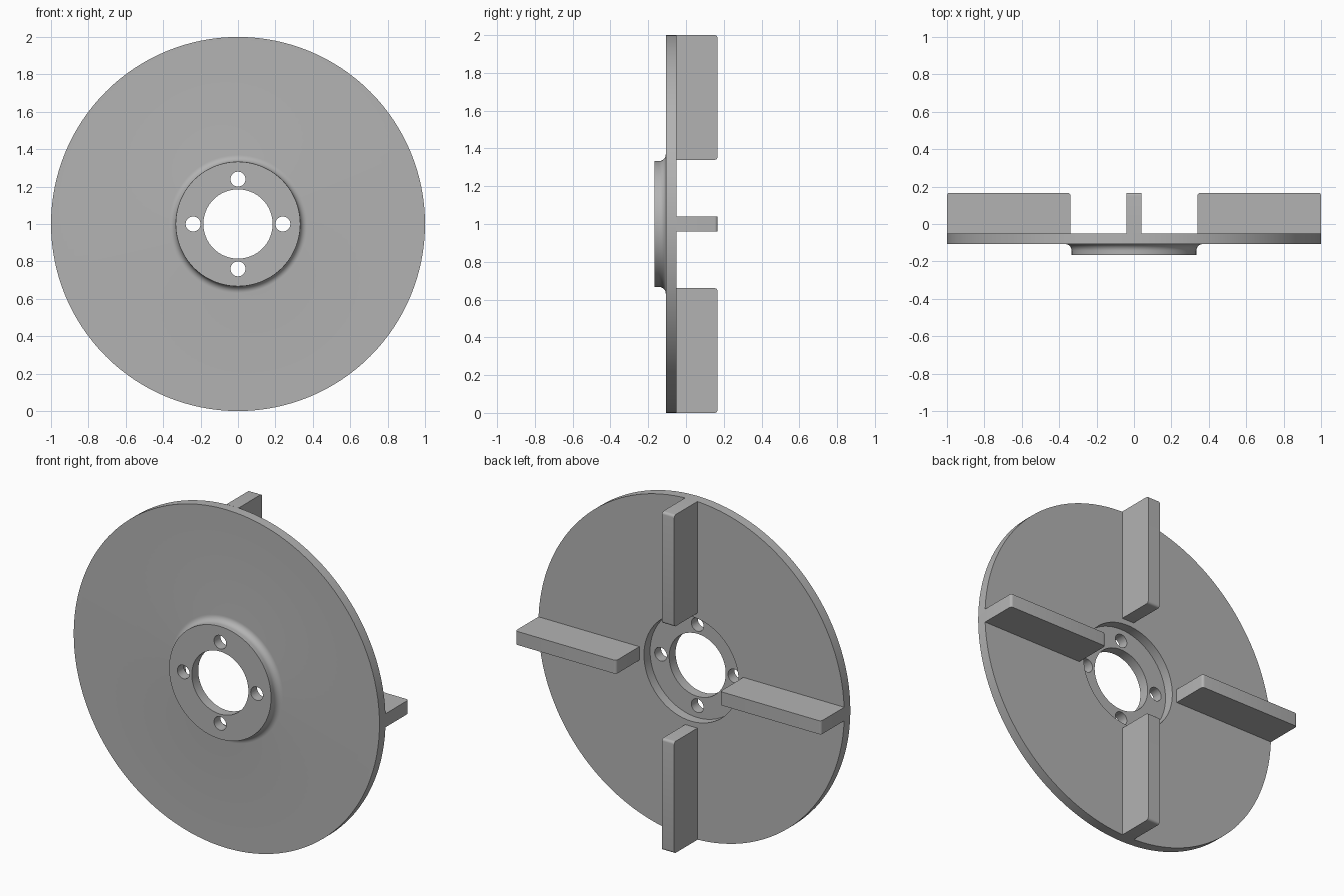
import bpy, bmesh, math
from mathutils import Matrix, Vector

cube = bpy.data.objects.get("Cube")
if cube:
    bpy.data.objects.remove(cube, do_unlink=True)

FRONT, FACE, BACK, FIN_TOP = -0.167, -0.107, -0.05, 0.167
CENTRE = Vector((0, 0, 1))

grey = bpy.data.materials.new("plain grey")
grey.use_nodes = True
colour = (0.45, 0.45, 0.45, 1)
grey.diffuse_color = colour
grey.node_tree.nodes["Principled BSDF"].inputs["Base Color"].default_value = colour


def add_object(name, bm):
    bmesh.ops.recalc_face_normals(bm, faces=bm.faces)
    mesh = bpy.data.meshes.new(name)
    bm.to_mesh(mesh)
    bm.free()
    mesh.materials.append(grey)
    obj = bpy.data.objects.new(name, mesh)
    bpy.context.collection.objects.link(obj)
    return obj


def lathe(name, profile, steps=128):
    """Spin a closed (radius, y) outline about the horizontal axle."""
    bm = bmesh.new()
    verts = [bm.verts.new((r, y, 1)) for r, y in profile]
    edges = [bm.edges.new((verts[i - 1], verts[i])) for i in range(len(verts))]
    bmesh.ops.spin(bm, geom=verts + edges, cent=CENTRE, axis=(0, 1, 0),
                   angle=math.tau, steps=steps)
    bmesh.ops.remove_doubles(bm, verts=bm.verts, dist=0.0001)
    return add_object(name, bm)


def select_only(obj):
    bpy.ops.object.select_all(action='DESELECT')
    obj.select_set(True)
    bpy.context.view_layer.objects.active = obj


# Disc with a raised, hollow-backed hub and a curved fillet at its foot
hub_r, fillet = 0.333, 0.036
arc = [math.radians(90 * i / 8) for i in range(9)]
foot = [(hub_r + fillet * (1 - math.cos(a)), FACE - fillet * (1 - math.sin(a)))
        for a in arc]
profile = [(0.185, FRONT), (hub_r, FRONT)] + foot + [
    (1, FACE), (1, BACK), (0.31, BACK), (0.31, FACE), (0.185, FACE)]
disc = lathe("disc_and_hub", profile)

# Bolt holes through the hub
bm = bmesh.new()
for i in range(4):
    a = i * math.pi / 2
    place = Matrix.Translation(CENTRE + Vector((math.cos(a), 0, math.sin(a))) * 0.24)
    bmesh.ops.create_cone(bm, cap_ends=True, segments=32, radius1=0.04, radius2=0.04,
                          depth=1, matrix=place @ Matrix.Rotation(math.pi / 2, 4, 'X'))
cutter = add_object("bolt_hole_cutter", bm)
cutter.hide_render = True
cut = disc.modifiers.new("bolt holes", 'BOOLEAN')
cut.object = cutter
cut.solver = 'EXACT'
select_only(disc)
bpy.ops.object.modifier_apply(modifier=cut.name)
bpy.data.objects.remove(cutter, do_unlink=True)
bpy.ops.object.shade_smooth_by_angle(angle=math.radians(30))

# Four radial fins on the back, rounded at the free corners
inner, outer, thick = 0.34, 1.0, 0.08
for i, side in enumerate(("left", "top", "right", "bottom")):
    bm = bmesh.new()
    bmesh.ops.create_cube(bm, size=1)
    bmesh.ops.scale(bm, vec=(outer - inner, FIN_TOP - BACK, thick), verts=bm.verts)
    bmesh.ops.translate(bm, vec=((inner + outer) / 2, (FIN_TOP + BACK) / 2, 0),
                        verts=bm.verts)
    corners = [e for e in bm.edges if all(v.co.y > 0.1 for v in e.verts)
               and abs(e.verts[0].co.x - e.verts[1].co.x) < 0.01]
    bmesh.ops.bevel(bm, geom=corners, offset=0.015, segments=5, profile=0.5,
                    affect='EDGES')
    bm.transform(Matrix.Translation(CENTRE) @ Matrix.Rotation(-i * math.pi / 2, 4, 'Y'))
    fin = add_object(side + "_fin", bm)
    select_only(fin)
    bpy.ops.object.shade_smooth_by_angle(angle=math.radians(30))
